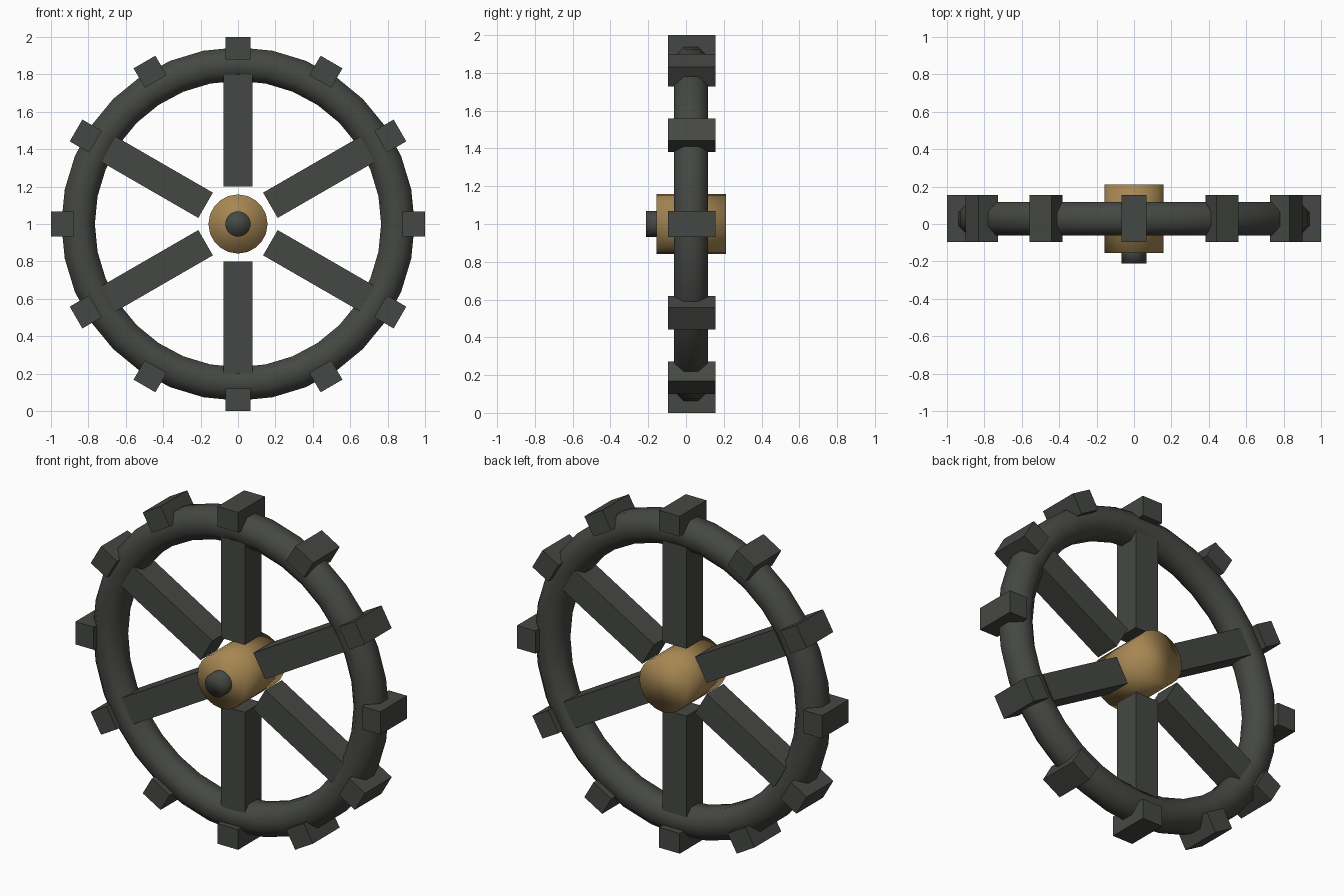
import bpy, math
from mathutils import Matrix, Vector

if "Cube" in bpy.data.objects:
    bpy.data.objects.remove(bpy.data.objects["Cube"])

CY, CZ = 0.03, 1.0  # wheel centre


def material(name, rgb):
    m = bpy.data.materials.new(name)
    m.diffuse_color = (*rgb, 1)
    m.use_nodes = True
    m.node_tree.nodes["Principled BSDF"].inputs["Base Color"].default_value = m.diffuse_color
    return m


iron = material("dark_iron", (0.06, 0.064, 0.056))
brass = material("brass", (0.38, 0.24, 0.085))


def box(name, size, radius, angle):
    """Box placed at a radius from the wheel centre, turned about the axle."""
    bpy.ops.mesh.primitive_cube_add(size=1)
    o = bpy.context.object
    o.name = name
    o.data.transform(Matrix.Translation((0, 0, radius)) @ Matrix.Diagonal((*size, 1)))
    o.location = (0, CY, CZ)
    o.rotation_euler = (0, angle, 0)
    o.data.materials.append(iron)


def drum(name, radius, y0, y1, mat):
    """Smooth cylinder lying along y."""
    bpy.ops.mesh.primitive_cylinder_add(
        vertices=20, radius=radius, depth=y1 - y0,
        location=(0, (y0 + y1) / 2, CZ), rotation=(math.pi / 2, 0, 0))
    o = bpy.context.object
    o.name = name
    o.data.materials.append(mat)
    bpy.ops.object.shade_smooth()


# rim: octagonal tube with flats facing outward
N, M, R, r = 32, 8, 0.855, 0.097
verts, faces = [], []
for i in range(N):
    a = 2 * math.pi * i / N
    for j in range(M):
        b = 2 * math.pi * (j + 0.5) / M
        d = R + r * math.cos(b)
        verts.append((d * math.cos(a), r * math.sin(b), d * math.sin(a)))
        k, l = (i + 1) % N, (j + 1) % M
        faces.append((i * M + j, i * M + l, k * M + l, k * M + j))
mesh = bpy.data.meshes.new("rim")
mesh.from_pydata(verts, [], faces)
mesh.materials.append(iron)
mesh.shade_smooth()
rim = bpy.data.objects.new("rim", mesh)
rim.location = (0, CY - 0.003, CZ)
bpy.context.collection.objects.link(rim)

# spokes and outer grip blocks
for i in range(6):
    box(f"spoke_{i + 1}", (0.156, 0.156, 0.6), 0.5, i * math.pi / 3)
for i in range(12):
    box(f"grip_block_{i + 1}", (0.135, 0.25, 0.12), 0.94, i * math.pi / 6)

# hub and axle end
drum("hub", 0.158, -0.155, 0.212, brass)
drum("axle_end", 0.068, -0.212, -0.09, iron)
